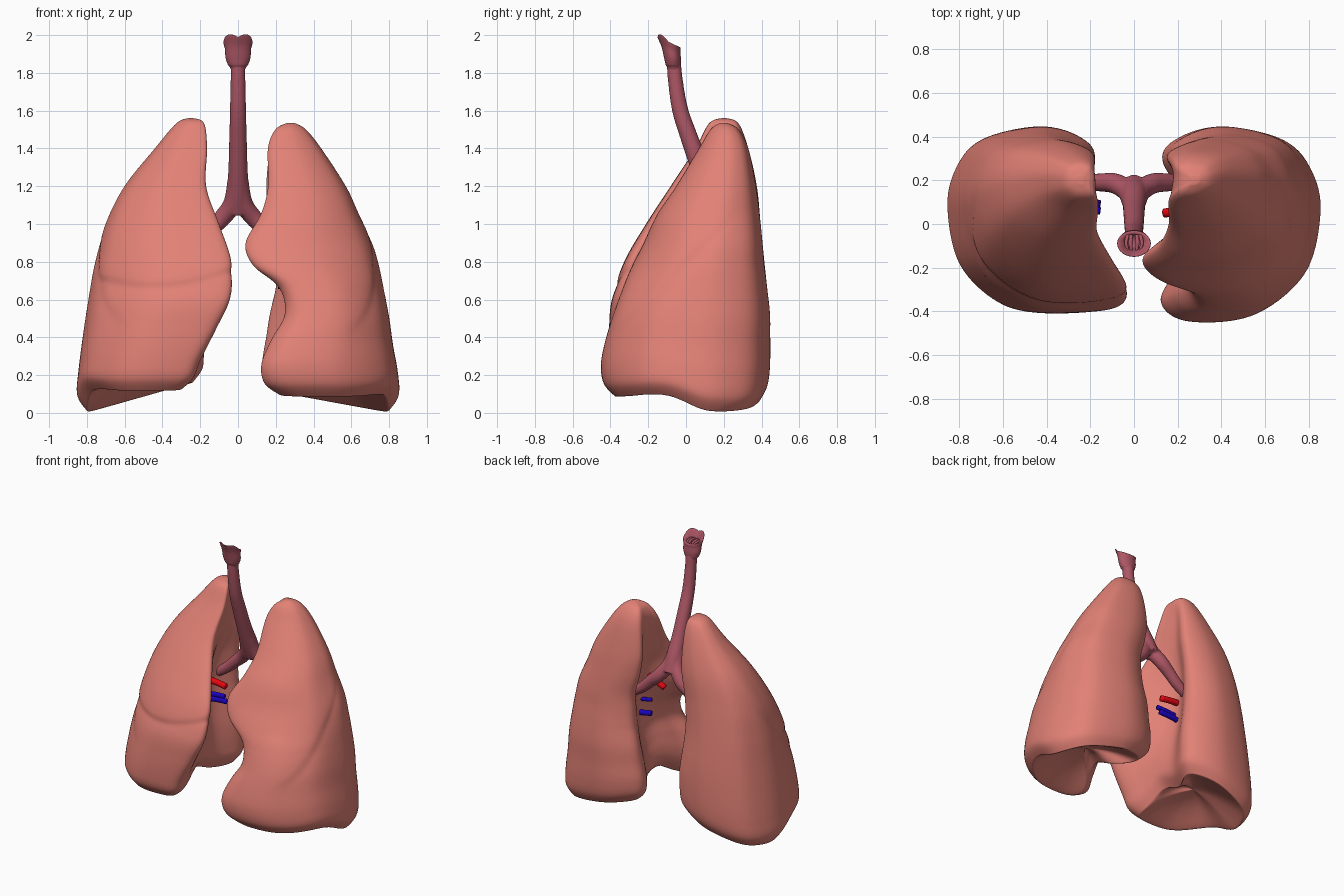
import bpy, bmesh, math
from mathutils import Vector

if "Cube" in bpy.data.objects:
    bpy.data.objects.remove(bpy.data.objects["Cube"])


def material(name, rgb):
    m = bpy.data.materials.new(name)
    m.diffuse_color = (*rgb, 1)
    m.use_nodes = True
    m.node_tree.nodes["Principled BSDF"].inputs["Base Color"].default_value = m.diffuse_color
    return m


LUNG = material("lung salmon", (0.76, 0.22, 0.18))
AIRWAY = material("airway mauve", (0.42, 0.095, 0.13))
RED = material("artery red", (0.82, 0.002, 0.006))
BLUE = material("vein blue", (0.012, 0.001, 0.52))


def clamp(v, a=0.0, b=1.0):
    return max(a, min(b, v))


def spline(rows, n, closed=False):
    """Resample rows of numbers with a Catmull-Rom curve."""
    k = len(rows)
    out = []
    for i in range(n):
        u = i * k / n if closed else i * (k - 1) / (n - 1)
        j = int(u) if closed else min(int(u), k - 2)
        t = u - j
        pick = (lambda q: rows[q % k]) if closed else (lambda q: rows[clamp(q, 0, k - 1)])
        out.append([0.5 * (2 * b + (c - a) * t + (2 * a - 5 * b + 4 * c - d) * t * t
                           + (3 * b - a - 3 * c + d) * t ** 3)
                    for a, b, c, d in zip(pick(j - 1), pick(j), pick(j + 1), pick(j + 2))])
    return out


def loft(bm, rings):
    """Skin a stack of closed rings and close both ends with fans."""
    vs = [[bm.verts.new(p) for p in r] for r in rings]
    n = len(vs[0])
    for a, b in zip(vs, vs[1:]):
        for i in range(n):
            bm.faces.new((a[i], a[(i + 1) % n], b[(i + 1) % n], b[i]))
    for ring in (vs[0], vs[-1]):
        c = bm.verts.new(sum((v.co for v in ring), Vector()) / n)
        for i in range(n):
            bm.faces.new((ring[i], ring[(i + 1) % n], c))


def finish(bm, name, mat):
    bmesh.ops.recalc_face_normals(bm, faces=bm.faces)
    me = bpy.data.meshes.new(name)
    bm.to_mesh(me)
    bm.free()
    me.materials.append(mat)
    me.shade_smooth()
    ob = bpy.data.objects.new(name, me)
    bpy.context.collection.objects.link(ob)
    return ob


def tube(bm, path, steps=30, sides=24):
    """Tube along a smooth path of (x, y, z, radius)."""
    pts = spline(path, steps)
    rings = []
    for i, p in enumerate(pts):
        a, b = pts[max(i - 1, 0)], pts[min(i + 1, steps - 1)]
        d = (Vector(b[:3]) - Vector(a[:3])).normalized()
        u = d.cross(Vector((0, 1, 0))).normalized()
        v = d.cross(u)
        rings.append([Vector(p[:3]) + p[3] * (u * math.cos(t) + v * math.sin(t))
                      for t in (math.tau * k / sides for k in range(sides))])
    loft(bm, rings)


# Lungs: horizontal sections
# z, front edge x, hilum x, back edge x, lateral x, front y, back y
RIGHT = [(1.56, .23, .23, .23, .27, .18, .22), (1.53, .18, .18, .19, .33, .12, .28),
         (1.4, .165, .19, .18, .44, .05, .33), (1.2, .17, .22, .18, .60, -.08, .375),
         (1.0, .10, .28, .21, .70, -.21, .395), (.8, .035, .30, .22, .755, -.325, .415),
         (.6, .04, .29, .20, .79, -.39, .435), (.4, .115, .27, .18, .82, -.405, .445),
         (.2, .20, .26, .18, .845, -.405, .445), (.08, .24, .27, .19, .85, -.39, .43),
         (0, .30, .32, .24, .80, -.34, .39)]
LEFT = [(1.535, .26, .26, .26, .30, .18, .22), (1.5, .20, .20, .20, .36, .13, .28),
        (1.4, .16, .18, .17, .44, .07, .33), (1.2, .16, .22, .15, .57, -.05, .37),
        (1.05, .12, .26, .17, .64, -.15, .39), (.9, .04, .29, .21, .71, -.22, .405),
        (.78, .08, .30, .21, .745, -.28, .415), (.66, .22, .30, .20, .77, -.33, .43),
        (.5, .25, .30, .17, .80, -.38, .445), (.35, .18, .28, .15, .82, -.42, .445),
        (.2, .125, .26, .13, .845, -.445, .445), (.08, .14, .26, .14, .85, -.43, .43),
        (0, .22, .30, .20, .80, -.37, .39)]


def outline(tip, xf, xh, xb, xl, yf, yb):
    w, d = xl - xf, yb - yf
    wb = xl - xb
    return [(xf, yf + tip * d), (xf + .17 * w, yf), (xf + .58 * w, yf + .03 * d),
            (xf + .9 * w, yf + .24 * d), (xl, yf + .55 * d), (xl - .05 * wb, yf + .77 * d),
            (xl - .22 * wb, yf + .93 * d), (xl - .6 * wb, yb), (xb + .12 * wb, yb - .05 * d),
            (xb, yb - .17 * d), (xh, yf + .57 * d), (.5 * (xf + xh), yf + .28 * d)]


def lung(name, rows, sx, tip, front_rim, back_rim, middle_lobe):
    rings = []
    for z, *par in spline(rows, 130):
        ring = []
        pts = spline(outline(tip, *par), 128, True)
        cx = sum(p[0] for p in pts) / 128
        cy = sum(p[1] for p in pts) / 128
        for x, y in pts:
            # lower rim: level in front, slanting to the low outer back, arched inside
            f = clamp((.12 - y) / .38)
            f = f * f * (3 - 2 * f)
            rim = back_rim * clamp((.8 - x) / .6) * (1 - f) + front_rim * f
            rim += (.04 + .08 * clamp((.5 - x) / .25)) * math.exp(-((y + .06) / .15) ** 2)
            zz = z + rim * clamp(1 - z / .65)
            # fissures between lobes, as soft one-sided steps
            side = clamp((x - .58) / .12) * clamp((.32 - y) / .3)
            d = (zz - .79 - y) / 1.41
            dent = side * .011 * math.exp(-abs(d) / (.05 if d < 0 else .012))
            if middle_lobe and d > 0:
                d = zz - .665 - .5 * (x - .45) ** 2
                dent += clamp((cy - y) / .1) * .013 * math.exp(-abs(d) / (.014 if d > 0 else .05))
            k = 1 - dent / max(.1, math.hypot(x - cx, y - cy)) * clamp((1.4 - z) / .2)
            ring.append(Vector((sx * (cx + (x - cx) * k), cy + (y - cy) * k, zz)))
        rings.append(ring)
    # hollow base under the lung
    base = rings[-1]
    c = sum(base, Vector()) / len(base)
    for s in (.97, .93, .88, .8, .7, .58, .45, .3, .15, .05):
        ring = []
        for p in base:
            q = c + (p - c) * s
            q.z += .13 * (1 - s * s) ** 1.3
            ring.append(q)
        rings.append(ring)
    bm = bmesh.new()
    loft(bm, rings)
    ob = finish(bm, name, LUNG)
    soft = ob.modifiers.new("soften", 'SMOOTH')
    soft.iterations = 3


lung("right_lung", RIGHT, -1, .06, .115, .17, True)
lung("left_lung", LEFT, 1, .1, .085, .11, False)

# Trachea with its two bronchi, fused by remeshing
bm = bmesh.new()
tube(bm, [(0, -.065, 1.86, .038), (0, -.055, 1.75, .040), (0, -.03, 1.6, .043),
          (0, .02, 1.45, .047), (0, .075, 1.3, .051), (0, .13, 1.17, .058), (0, .175, 1.06, .056)], 50)
for s in (-1, 1):
    tube(bm, [(s * .014, .10, 1.23, .042), (s * .03, .15, 1.11, .048), (s * .085, .185, 1.03, .047),
              (s * .15, .19, .97, .042), (s * .22, .19, .905, .038), (s * .30, .19, .85, .034)])
trachea = finish(bm, "trachea_and_bronchi", AIRWAY)
rm = trachea.modifiers.new("fuse", 'REMESH')
rm.mode = 'VOXEL'
rm.voxel_size = .008
rm.use_smooth_shade = True
sm = trachea.modifiers.new("soften", 'SMOOTH')
sm.iterations = 8

# Larynx: open cup with a slanted rim; z, rx, ry, centre y, slant, rim wave
bm = bmesh.new()
rings = []
for z, rx, ry, cy, slant, wave in spline(
        [(1.815, .036, .034, -.063, 0, 0), (1.832, .044, .036, -.065, 0, 0),
         (1.845, .054, .040, -.068, 0, 0), (1.88, .066, .045, -.072, .1, 0),
         (1.925, .069, .050, -.080, .3, .006), (1.960, .077, .060, -.090, .45, .018),
         (1.960, .066, .050, -.090, .45, .018), (1.94, .046, .036, -.085, .3, 0),
         (1.90, .028, .026, -.080, 0, 0)], 45):
    ring = []
    for i in range(48):
        a = math.tau * i / 48
        y = ry * math.sin(a)
        lift = wave * abs(math.sin(2 * a)) if y < 0 else 0
        ring.append(Vector((rx * math.cos(a), cy + y, z - slant * y + lift)))
    rings.append(ring)
loft(bm, rings)
finish(bm, "larynx", AIRWAY)

# Folds inside the larynx
bm = bmesh.new()
for s in (-1, 1):
    for x, r in ((.016, .009), (.036, .008)):
        tube(bm, [(s * x * .7, -.125, 1.945, .006), (s * x, -.09, 1.945, r),
                  (s * x * .8, -.05, 1.935, r)], 12, 12)
finish(bm, "vocal_folds", AIRWAY)


# Lung root vessels: (inner y, z, inner x, radius, rise), running outward into the lung
def vessels(name, specs, s, mat):
    bm = bmesh.new()
    for y, z, x, r, rise in specs:
        tube(bm, [(s * x, y, z, r), (s * (x + .08), y + .01, z + rise / 2, r),
                  (s * (x + .17), y + .01, z + rise, r)], 10, 16)
    finish(bm, name, mat)


vessels("right_artery", [(.09, .815, .165, .022, .01)], -1, RED)
vessels("right_veins", [(.06, .755, .155, .017, -.02), (.09, .705, .155, .019, -.02)], -1, BLUE)
vessels("left_artery", [(.05, .865, .14, .021, .10)], 1, RED)
vessels("left_veins", [(.08, .765, .225, .014, -.02), (.10, .675, .215, .019, -.02)], 1, BLUE)
